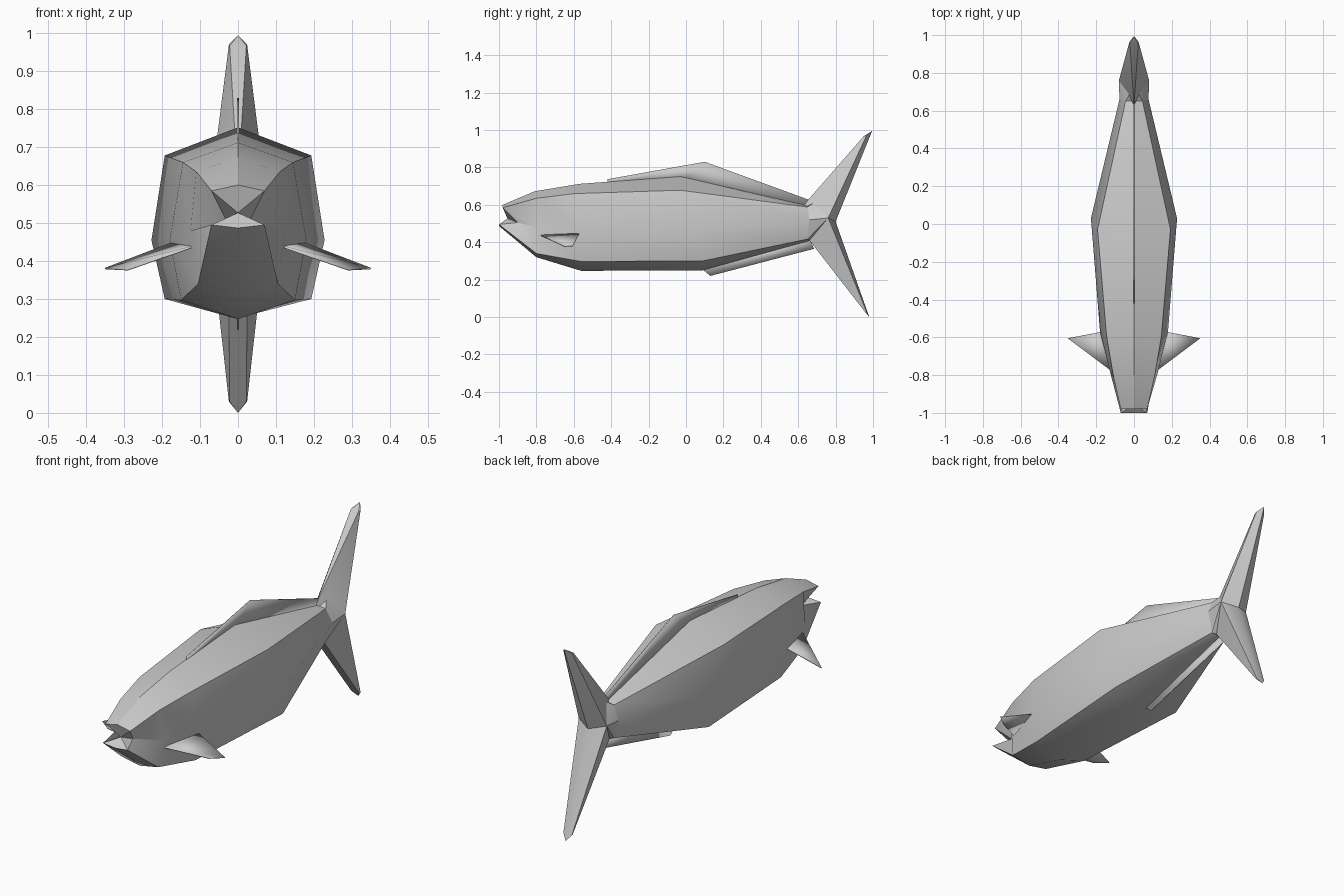
import bpy, bmesh, math

cube = bpy.data.objects.get("Cube")
if cube:
    bpy.data.objects.remove(cube, do_unlink=True)

grey = bpy.data.materials.new("plain grey")
grey.use_nodes = True
grey.diffuse_color = (0.6, 0.6, 0.6, 1)
grey.node_tree.nodes["Principled BSDF"].inputs["Base Color"].default_value = (0.6, 0.6, 0.6, 1)


def finish(bm, name, angle=30):
    bmesh.ops.recalc_face_normals(bm, faces=bm.faces[:])
    mesh = bpy.data.meshes.new(name)
    bm.to_mesh(mesh)
    bm.free()
    mesh.materials.append(grey)
    ob = bpy.data.objects.new(name, mesh)
    bpy.context.collection.objects.link(ob)
    bpy.ops.object.select_all(action='DESELECT')
    bpy.context.view_layer.objects.active = ob
    ob.select_set(True)
    bpy.ops.object.shade_smooth_by_angle(angle=math.radians(angle))
    return ob


def mirrored(points):
    return points + [(-x, y, z) for x, y, z in points if x > 0]


def hull(name, points):
    bm = bmesh.new()
    for p in mirrored(points):
        bm.verts.new(p)
    res = bmesh.ops.convex_hull(bm, input=bm.verts[:])
    junk = [v for v in bm.verts if not v.link_faces]
    bmesh.ops.delete(bm, geom=junk, context='VERTS')
    return finish(bm, name)


def plate(name, points, thickness=0.004):
    bm = bmesh.new()
    bm.faces.new([bm.verts.new(p) for p in points])
    ob = finish(bm, name)
    mod = ob.modifiers.new("thickness", 'SOLIDIFY')
    mod.thickness = thickness
    mod.offset = 0
    return ob


# Body half sections: top, shoulder, side, lower ridge, belly
sections = [
    [(0, -.98, .60), (.07, -.98, .585), (.03, -.90, .505), (.07, -1, .495), (0, -1, .487)],
    [(0, -.81, .672), (.11, -.80, .635), (.125, -.79, .48), (.105, -.80, .34), (0, -.80, .32)],
    [(0, -.57, .712), (.145, -.595, .66), (.18, -.57, .455), (.15, -.56, .297), (0, -.56, .247)],
    [(0, -.03, .752), (.193, -.03, .678), (.228, .03, .455), (.193, .09, .30), (0, .09, .25)],
    [(0, .65, .595), (.045, .65, .588), (.077, .66, .52), (.045, .65, .417), (0, .65, .405)],
]
bm = bmesh.new()
rings = []
for half in sections:
    loop = half + [(-x, y, z) for x, y, z in half[3:0:-1]]
    rings.append([bm.verts.new(p) for p in loop])
for a, b in zip(rings, rings[1:]):
    for i in range(8):
        j = (i + 1) % 8
        bm.faces.new((a[i], a[j], b[j], b[i]))
# Open mouth hollow and closed rear end
throat = bm.verts.new((0, -.955, .527))
for i in range(8):
    bm.faces.new((rings[0][i], rings[0][(i + 1) % 8], throat))
bm.faces.new(rings[-1])
finish(bm, "body")

# Tail root and the two tail lobes
ridge, trailing = (.08, .76, .53), (0, .80, .51)
upper, lower = (.025, .685, .612), (.025, .66, .41)
hull("tail_root", sections[-1] + [ridge, trailing, upper, lower])
hull("upper_tail_lobe", [(0, .63, .60), upper, ridge, trailing,
                         (.022, .95, .967), (.024, .965, .97), (0, .995, .995)])
hull("lower_tail_lobe", [lower, ridge, trailing,
                         (.022, .955, .03), (.024, .965, .03), (0, .98, 0)])

# Flat fins on the centre line
plate("dorsal_fin", [(0, y, z) for y, z in
      ((-.42, .737), (.10, .83), (.69, .615), (.65, .57), (-.03, .72), (-.42, .70))])
plate("anal_fin", [(0, y, z) for y, z in
      ((.07, .27), (.13, .22), (.685, .365), (.66, .42))])

# Pectoral fins
for side, s in (("left", 1), ("right", -1)):
    plate(side + "_pectoral_fin", [(s * x, y, z) for x, y, z in
          ((.11, -.785, .44), (.29, -.65, .377), (.35, -.605, .38), (.175, -.572, .447))])
